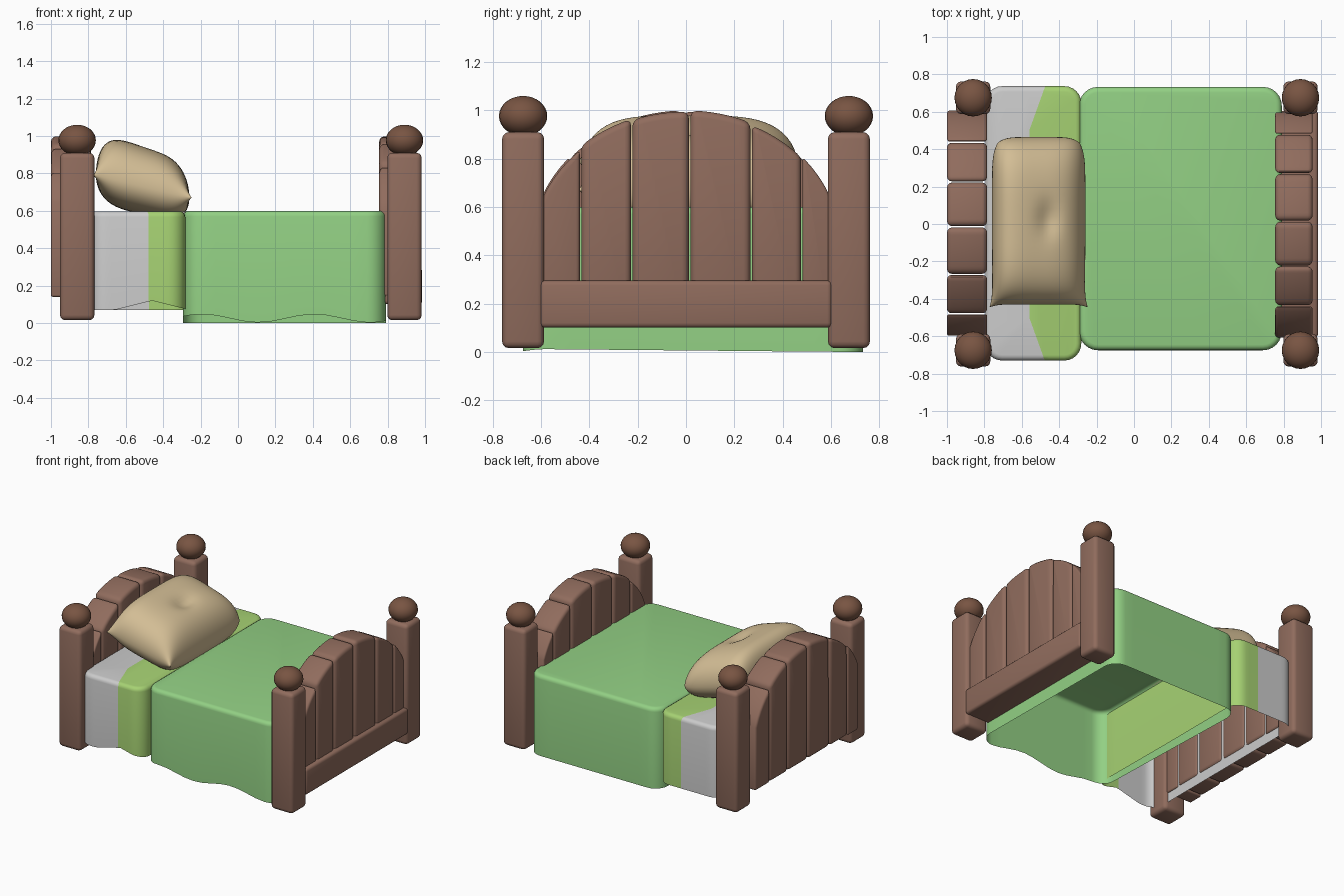
import bpy, bmesh
from math import sin, cos, pi, sqrt, radians

if "Cube" in bpy.data.objects:
    bpy.data.objects.remove(bpy.data.objects["Cube"])


def material(name, rgb):
    m = bpy.data.materials.new(name)
    m.diffuse_color = (*rgb, 1)
    m.use_nodes = True
    m.node_tree.nodes["Principled BSDF"].inputs["Base Color"].default_value = m.diffuse_color
    return m


WOOD = material("wood", (0.28, 0.15, 0.11))
DARK = material("dark_wood", (0.19, 0.09, 0.055))
GREEN = material("green_cloth", (0.29, 0.63, 0.23))
LIME = material("lime_cloth", (0.38, 0.64, 0.17))
CREAM = material("cream_cloth", (0.65, 0.51, 0.30))


def finish(bm, name, mats, angle=40):
    bmesh.ops.recalc_face_normals(bm, faces=bm.faces)
    me = bpy.data.meshes.new(name)
    bm.to_mesh(me)
    bm.free()
    for m in mats:
        me.materials.append(m)
    ob = bpy.data.objects.new(name, me)
    bpy.context.collection.objects.link(ob)
    bpy.ops.object.select_all(action='DESELECT')
    ob.select_set(True)
    bpy.context.view_layer.objects.active = ob
    bpy.ops.object.shade_smooth_by_angle(angle=radians(angle))
    return ob


def bevelled_prism(name, profile, x0, x1, bevel, mat):
    """Extrude a (y, z) profile along x and round its hard edges."""
    bm = bmesh.new()
    face = bm.faces.new([bm.verts.new((x0, y, z)) for y, z in profile])
    ext = bmesh.ops.extrude_face_region(bm, geom=[face])["geom"]
    for v in ext:
        if isinstance(v, bmesh.types.BMVert):
            v.co.x = x1
    bmesh.ops.recalc_face_normals(bm, faces=bm.faces)
    hard = [e for e in bm.edges if e.calc_face_angle(0) > 0.6]
    bmesh.ops.bevel(bm, geom=hard, offset=bevel, segments=3, profile=0.5,
                    affect='EDGES', clamp_overlap=True)
    return finish(bm, name, [mat])


def box(name, x0, x1, y0, y1, z0, z1, bevel, mat):
    return bevelled_prism(name, [(y0, z0), (y1, z0), (y1, z1), (y0, z1)],
                          x0, x1, bevel, mat)


# Corner posts with flattened ball finials
for end, cx in (("head", -0.86), ("foot", 0.89)):
    for side, cy in (("front", -0.675), ("back", 0.675)):
        box(f"{end}_{side}_post", cx - 0.092, cx + 0.092, cy - 0.087, cy + 0.087,
            0.015, 0.91, 0.028, WOOD)
        bm = bmesh.new()
        bmesh.ops.create_uvsphere(bm, u_segments=24, v_segments=16, radius=0.1)
        for v in bm.verts:
            v.co = (cx + v.co.x, cy + v.co.y, 0.977 + v.co.z * 0.83)
        finish(bm, f"{end}_{side}_finial", [DARK])


# Arched head and foot boards made of six planks each
def arch(y):
    return 0.45 + 0.55 * sqrt(max(0, 1 - (y / 0.64) ** 2))


cuts = [-0.61, -0.437, -0.225, 0.015, 0.27, 0.48, 0.60]
lift = [-0.015, 0.0, -0.005, 0.0, -0.01, -0.005]
for end, sgn, xa, xb in (("head", -1, -1.0, -0.785), ("foot", 1, 0.755, 0.955)):
    for i in range(6):
        a, b = cuts[i] + 0.003, cuts[i + 1] - 0.003
        ys = [a + (b - a) * k / 6 for k in range(7)]
        prof = [(a, 0.14), (b, 0.14)] + [(y, arch(y) + lift[i]) for y in reversed(ys)]
        bevelled_prism(f"{end}_plank_{i + 1}", [(sgn * y, z) for y, z in prof],
                       xa, xb, 0.028, WOOD)
box("foot_rail", 0.78, 0.985, -0.605, 0.605, 0.10, 0.295, 0.02, WOOD)


# Draped cloth: open-bottomed shell with rounded corners and a wavy hem
def outline(x0, x1, y0, y1, r, inset, n=12):
    x0, x1, y0, y1, r = x0 + inset, x1 - inset, y0 + inset, y1 - inset, r - inset
    arcs = []
    for k, (cx, cy) in enumerate(((x1 - r, y1 - r), (x0 + r, y1 - r),
                                  (x0 + r, y0 + r), (x1 - r, y0 + r))):
        arcs.append([(cx + r * cos(k * pi / 2 + t * pi / 12),
                      cy + r * sin(k * pi / 2 + t * pi / 12)) for t in range(7)])
    pts = []
    for k in range(4):
        pts += arcs[k]
        (ax, ay), (bx, by) = arcs[k][-1], arcs[(k + 1) % 4][0]
        pts += [(ax + (bx - ax) * j / n, ay + (by - ay) * j / n) for j in range(1, n)]
    return pts


def drape(bounds, r, top, hem):
    bm = bmesh.new()
    e = 0.03
    levels = [(e * (1 - sin(t * pi / 8)), top - e * (1 - cos(t * pi / 8))) for t in range(5)]
    rings = [[bm.verts.new((x, y, z)) for x, y in outline(*bounds, r, ins)]
             for ins, z in levels]
    rings.append([bm.verts.new((x, y, hem(x, y))) for x, y in outline(*bounds, r, 0)])
    bm.faces.new(rings[0])
    n = len(rings[0])
    for p, q in zip(rings, rings[1:]):
        for i in range(n):
            j = (i + 1) % n
            bm.faces.new((p[i], p[j], q[j], q[i]))
    return bm


def blanket_hem(x, y):
    front = max(0, min(1, (0.6 - y) / 1.2))
    return front * (0.025 + 0.022 * sin(10.5 * x - 2.7))


def sheet_hem(x, y):
    front = max(0, min(1, -y / 0.6))
    return 0.07 + 0.05 * front * max(0, 1 - abs(x + 0.46) / 0.2)


finish(drape((-0.293, 0.79, -0.675, 0.733), 0.10, 0.60, blanket_hem), "blanket", [GREEN])

# Sheet: grey at the head, lime band towards the blanket
bm = drape((-0.795, -0.282, -0.73, 0.737), 0.09, 0.597, sheet_hem)
for co, no in (((-0.56, 0, 0), (1, 0, 0)),
               ((-0.56, 0.5, 0), (1, -0.36, 0)),
               ((-0.56, -0.5, 0), (1, 0.36, 0))):
    bmesh.ops.bisect_plane(bm, geom=bm.verts[:] + bm.edges[:] + bm.faces[:],
                           plane_co=co, plane_no=no)
for f in bm.faces:
    c = f.calc_center_median()
    if c.x > -0.56 + 0.36 * max(0, abs(c.y) - 0.5):
        f.material_index = 1
finish(bm, "mattress_sheet", [None, LIME])

# Plump tilted pillow: pointed front corners, rounded back corners, small dent
bm = bmesh.new()
bmesh.ops.create_cube(bm, size=2)
for v in bm.verts:
    v.co.z *= 0.001
bmesh.ops.delete(bm, geom=[f for f in bm.faces if abs(f.normal.z) < 0.5], context='FACES_ONLY')
N = 36
bm.clear()


def pillow_point(u, v, side):
    corner = (abs(u) * abs(v)) ** 10
    if v < 0:
        x = 0.25 * u * (1 - 0.03 * abs(v) ** 3) + 0.02 * u * corner
        y = 0.43 * v - 0.015 * corner
    else:
        x = 0.25 * u * (1 - 0.12 * v ** 8)
        y = 0.465 * v * (1 - 0.07 * u ** 6)
    puff = sqrt(max(0, (1 - u ** 4) * (1 - v ** 4)))
    if side > 0:
        h = 0.215 * puff * (1 - 0.10 * u)
        h -= 0.035 * math_exp(-((u - 0.2) / 0.22) ** 2 - ((v - 0.05) / 0.2) ** 2)
    else:
        h = -0.15 * puff
    z = 0.73 - 0.06 * u + max(h, 0) + min(h, 0)
    return (-0.51 + x, y, max(z, 0.59))


def math_exp(t):
    return 2.718281828 ** t


for side in (1, -1):
    # sine spacing packs rows towards the seam, where the puff is steep
    g = [[bm.verts.new(pillow_point(sin(pi * (i / N - 0.5)), sin(pi * (j / N - 0.5)), side))
          for j in range(N + 1)] for i in range(N + 1)]
    for i in range(N):
        for j in range(N):
            bm.faces.new((g[i][j], g[i + 1][j], g[i + 1][j + 1], g[i][j + 1]))
bmesh.ops.remove_doubles(bm, verts=bm.verts, dist=0.0005)
finish(bm, "pillow", [CREAM], 60)
